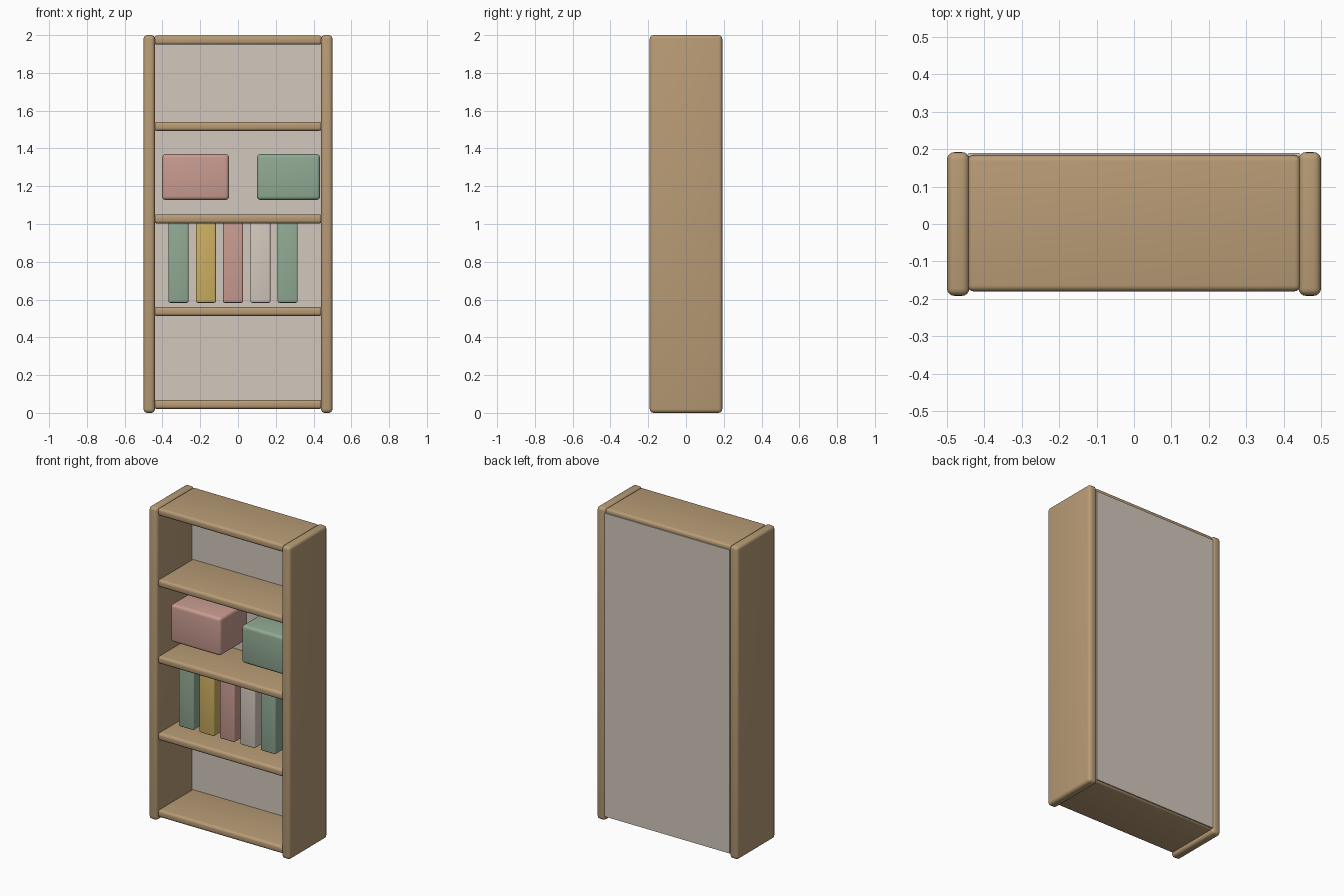
import bpy
import math

cube = bpy.data.objects.get("Cube")
if cube:
    bpy.data.objects.remove(cube, do_unlink=True)


def material(name, rgb):
    m = bpy.data.materials.new(name)
    m.use_nodes = True
    m.diffuse_color = (*rgb, 1)
    bsdf = next(n for n in m.node_tree.nodes if n.type == 'BSDF_PRINCIPLED')
    bsdf.inputs["Base Color"].default_value = (*rgb, 1)
    bsdf.inputs["Roughness"].default_value = 0.7
    return m


wood = material("tan wood", (0.48, 0.33, 0.18))
cream = material("warm cream", (0.65, 0.58, 0.51))
pink = material("dusty pink", (0.58, 0.33, 0.28))
green = material("sage green", (0.28, 0.40, 0.29))
yellow = material("mustard yellow", (0.61, 0.43, 0.12))


def box(name, x, y, z, mat, radius=0.0):
    """Rounded box; x, y and z are (low, high) ranges."""
    spans = (x, y, z)
    bpy.ops.mesh.primitive_cube_add(size=1, location=[(a + b) / 2 for a, b in spans])
    ob = bpy.context.object
    ob.name = name
    ob.scale = [b - a for a, b in spans]
    bpy.ops.object.transform_apply(location=False, rotation=False, scale=True)
    ob.data.materials.append(mat)
    if radius:
        bevel = ob.modifiers.new("rounded edges", 'BEVEL')
        bevel.width = radius
        bevel.segments = 4
        bpy.ops.object.modifier_apply(modifier=bevel.name)
        bpy.ops.object.shade_smooth_by_angle(angle=math.radians(35))
    return ob


# Case: two uprights, five shelves and a back panel
box("right_side", (-0.5, -0.44), (-0.192, 0.192), (0, 2), wood, 0.02)
box("left_side", (0.44, 0.5), (-0.192, 0.192), (0, 2), wood, 0.02)
for i, z in enumerate((0.045, 0.537, 1.027, 1.517, 1.973)):
    box(f"shelf_{i + 1}", (-0.445, 0.445), (-0.18, 0.184), (z - 0.024, z + 0.024), wood, 0.016)
box("back_panel", (-0.442, 0.442), (0.165, 0.19), (0.03, 1.97), cream)

# Storage boxes
box("pink_box", (-0.402, -0.047), (-0.112, 0.165), (1.127, 1.37), pink, 0.02)
box("green_box", (0.1, 0.435), (-0.112, 0.165), (1.127, 1.37), green, 0.02)

# Row of books
for i, mat in enumerate((green, yellow, pink, cream, green)):
    x = -0.315 + 0.1445 * i
    box(f"book_{i + 1}", (x - 0.053, x + 0.053), (-0.075, 0.15), (0.583, 1.02), mat, 0.009)
